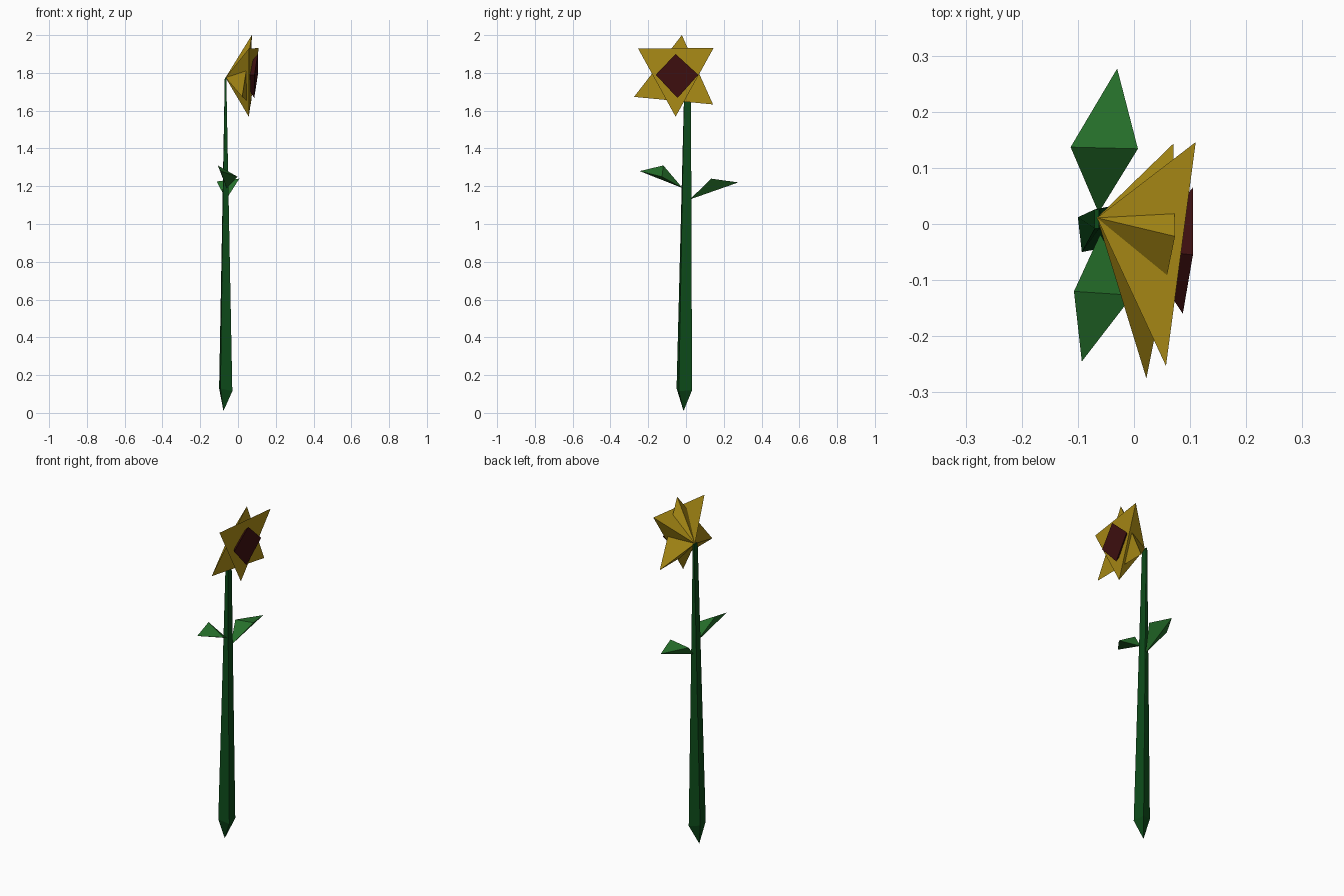
import bpy
import bmesh
from mathutils import Vector

cube = bpy.data.objects.get("Cube")
if cube:
    bpy.data.objects.remove(cube, do_unlink=True)


def material(name, rgb):
    mat = bpy.data.materials.new(name)
    mat.use_nodes = True
    colour = (*rgb, 1.0)
    mat.diffuse_color = colour
    mat.node_tree.nodes["Principled BSDF"].inputs["Base Color"].default_value = colour
    return mat


def hull(name, points, mat):
    """Flat-shaded convex solid around a few corner points."""
    bm = bmesh.new()
    for p in points:
        bm.verts.new(p)
    bmesh.ops.convex_hull(bm, input=bm.verts[:])
    bmesh.ops.recalc_face_normals(bm, faces=bm.faces[:])
    mesh = bpy.data.meshes.new(name)
    bm.to_mesh(mesh)
    bm.free()
    mesh.materials.append(mat)
    obj = bpy.data.objects.new(name, mesh)
    bpy.context.collection.objects.link(obj)
    return obj


stem_green = material("stem_green", (0.004, 0.07, 0.01))
leaf_green = material("leaf_green", (0.02, 0.17, 0.025))
petal_yellow = material("petal_yellow", (0.42, 0.27, 0.008))
seed_brown = material("seed_brown", (0.05, 0.005, 0.005))

# Stem: pointed foot, slightly turned square base, thin flat top
foot = (-0.077, -0.013, 0.01)
base_ring = [(-0.1, 0.012, 0.13), (-0.093, -0.05, 0.13),
             (-0.03, -0.038, 0.115), (-0.04, 0.032, 0.12)]
top_ring = [(x, y, 1.775) for x in (-0.07, -0.062) for y in (-0.008, 0.026)]
hull("stem", [foot] + base_ring + top_ring, stem_green)

# Leaves: root, two wide corners, tip
hull("back_leaf", [(-0.063, 0.02, 1.13), (-0.113, 0.137, 1.225),
                   (0.007, 0.134, 1.24), (-0.03, 0.277, 1.22)], leaf_green)
hull("front_leaf", [(-0.06, -0.018, 1.19), (-0.107, -0.12, 1.31),
                    (-0.002, -0.127, 1.25), (-0.093, -0.245, 1.28)], leaf_green)

# Petals: two interlocking three-pointed pyramids sharing one root
root = (-0.066, 0.011, 1.775)
petals = {
    "upright_petals": [(0.073, -0.022, 2.0), (0.07, 0.143, 1.633), (0.022, -0.275, 1.673)],
    "inverted_petals": [(0.11, 0.146, 1.932), (0.057, -0.253, 1.928), (0.057, -0.055, 1.568)],
}
for name, tips in petals.items():
    hull(name, [root] + tips, petal_yellow)

# Seed head: diamond face tapering back into the petals
face = [Vector(p) for p in ((0.105, 0.065, 1.79), (0.105, -0.055, 1.9),
                            (0.087, -0.16, 1.79), (0.086, -0.045, 1.667))]
hull("seed_head", face + [Vector((0.01, -0.045, 1.785))], seed_brown)
